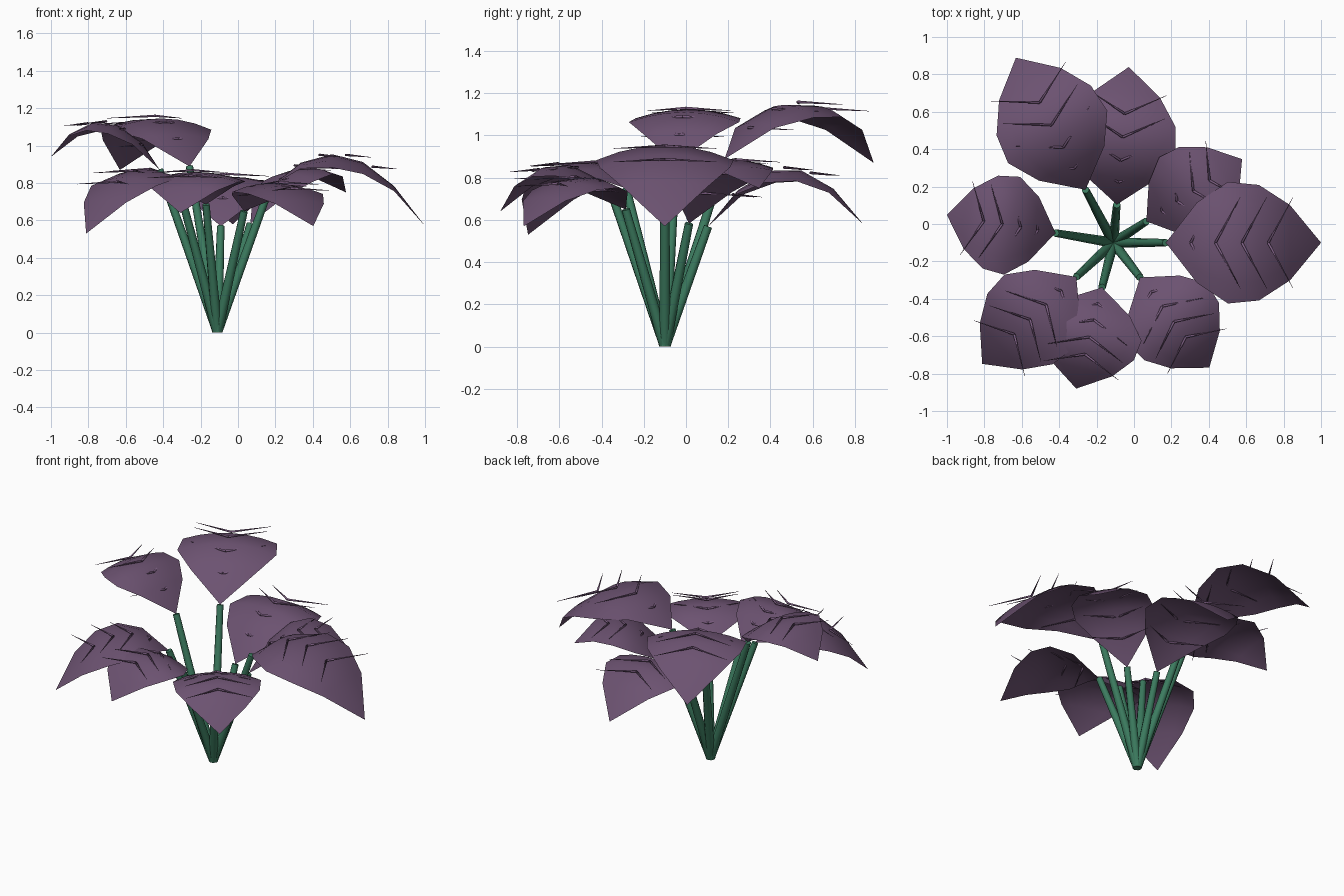
import bpy, bmesh, math
from mathutils import Vector, Matrix

cube = bpy.data.objects.get("Cube")
if cube:
    bpy.data.objects.remove(cube)


def material(name, rgb):
    m = bpy.data.materials.new(name)
    m.use_nodes = True
    m.diffuse_color = (*rgb, 1)
    m.node_tree.nodes["Principled BSDF"].inputs["Base Color"].default_value = (*rgb, 1)
    return m


PURPLE = material("dusty purple", (0.15, 0.085, 0.165))
MAUVE = material("vein mauve", (0.19, 0.105, 0.21))
GREEN = material("stem green", (0.045, 0.2, 0.115))

ROOT = Vector((-0.11, -0.10, 0))   # all stems grow from here
STEM_SLOPE = 0.36                  # outward run per unit of height
WIDTHS = [0, 0.66, 1, 0.95, 0.62, 0]  # half width at each row of a leaf
COLUMNS = 6


def finish(name, bm, mat, smooth=True):
    mesh = bpy.data.meshes.new(name)
    bm.to_mesh(mesh)
    bm.free()
    mesh.materials.append(mat)
    for p in mesh.polygons:
        p.use_smooth = smooth
    obj = bpy.data.objects.new(name, mesh)
    bpy.context.collection.objects.link(obj)
    return obj


def add_rod(bm, a, b, r1, r2, sides):
    """Tapered rod from a to b."""
    d = b - a
    mat = Matrix.Translation((a + b) / 2) @ d.to_track_quat('Z', 'Y').to_matrix().to_4x4()
    bmesh.ops.create_cone(bm, cap_ends=True, segments=sides, radius1=r1,
                          radius2=r2, depth=d.length, matrix=mat)


def build_plant_part(index, angle, r0, r1, tip_z, arch, half):
    base_z = r0 / STEM_SLOPE
    turn = Matrix.Translation(ROOT) @ Matrix.Rotation(math.radians(angle), 4, 'Z')

    def surface(t, side):
        z = base_z + (tip_z - base_z) * t + 4 * arch * t * (1 - t)
        return turn @ Vector((r0 + (r1 - r0) * t, side, z - 0.67 * side ** 2))

    # Stem
    bm = bmesh.new()
    add_rod(bm, ROOT, surface(0, 0), 0.028, 0.02, 8)
    for v in bm.verts:
        v.co.z = max(v.co.z, 0)
    stem = finish(f"stem_{index}", bm, GREEN)
    stem.data.set_sharp_from_angle(angle=math.radians(50))

    # Leaf blade: arched sheet, pointed at both ends
    bm = bmesh.new()
    rows = []
    last = len(WIDTHS) - 1
    for i, w in enumerate(WIDTHS):
        if w == 0:
            rows.append([bm.verts.new(surface(i / last, 0))] * (COLUMNS + 1))
        else:
            rows.append([bm.verts.new(surface(i / last, half * w * (1 - 2 * j / COLUMNS)))
                         for j in range(COLUMNS + 1)])
    for lower, upper in zip(rows, rows[1:]):
        for j in range(COLUMNS):
            ring = [lower[j], lower[j + 1], upper[j + 1], upper[j]]
            bm.faces.new(list(dict.fromkeys(ring)))
    bmesh.ops.recalc_face_normals(bm, faces=bm.faces)
    if sum(f.normal.z for f in bm.faces) < 0:
        bmesh.ops.reverse_faces(bm, faces=bm.faces)
    finish(f"leaf_{index}", bm, PURPLE)

    # Veins: straight needles in V pairs opening toward the tip
    bm = bmesh.new()
    length = r1 - r0
    for t in (0.16, 0.32, 0.49, 0.66):
        apex = surface(t, 0) + Vector((0, 0, 0.004))
        for side in (-1, 1):
            reach = Vector((0.16 * length, side * 0.75 * half, -0.012))
            add_rod(bm, apex, apex + turn.to_3x3() @ reach, 0.007, 0.001, 5)
    finish(f"veins_{index}", bm, MAUVE)


# angle, stem reach, tip reach, tip height, arch, half width
LEAVES = [
    (0, 0.28, 1.11, 0.57, 0.27, 0.325),
    (33, 0.21, 0.82, 0.75, 0.21, 0.25),
    (85, 0.205, 0.943, 0.58, 0.27, 0.29),
    (117.8, 0.32, 1.118, 0.87, 0.275, 0.30),
    (170.5, 0.314, 0.903, 0.94, 0.22, 0.265),
    (222.7, 0.27, 0.955, 0.53, 0.22, 0.27),
    (255.7, 0.247, 0.805, 0.64, 0.20, 0.275),
    (307.5, 0.234, 0.842, 0.57, 0.19, 0.265),
]
for n, leaf in enumerate(LEAVES, 1):
    build_plant_part(n, *leaf)
